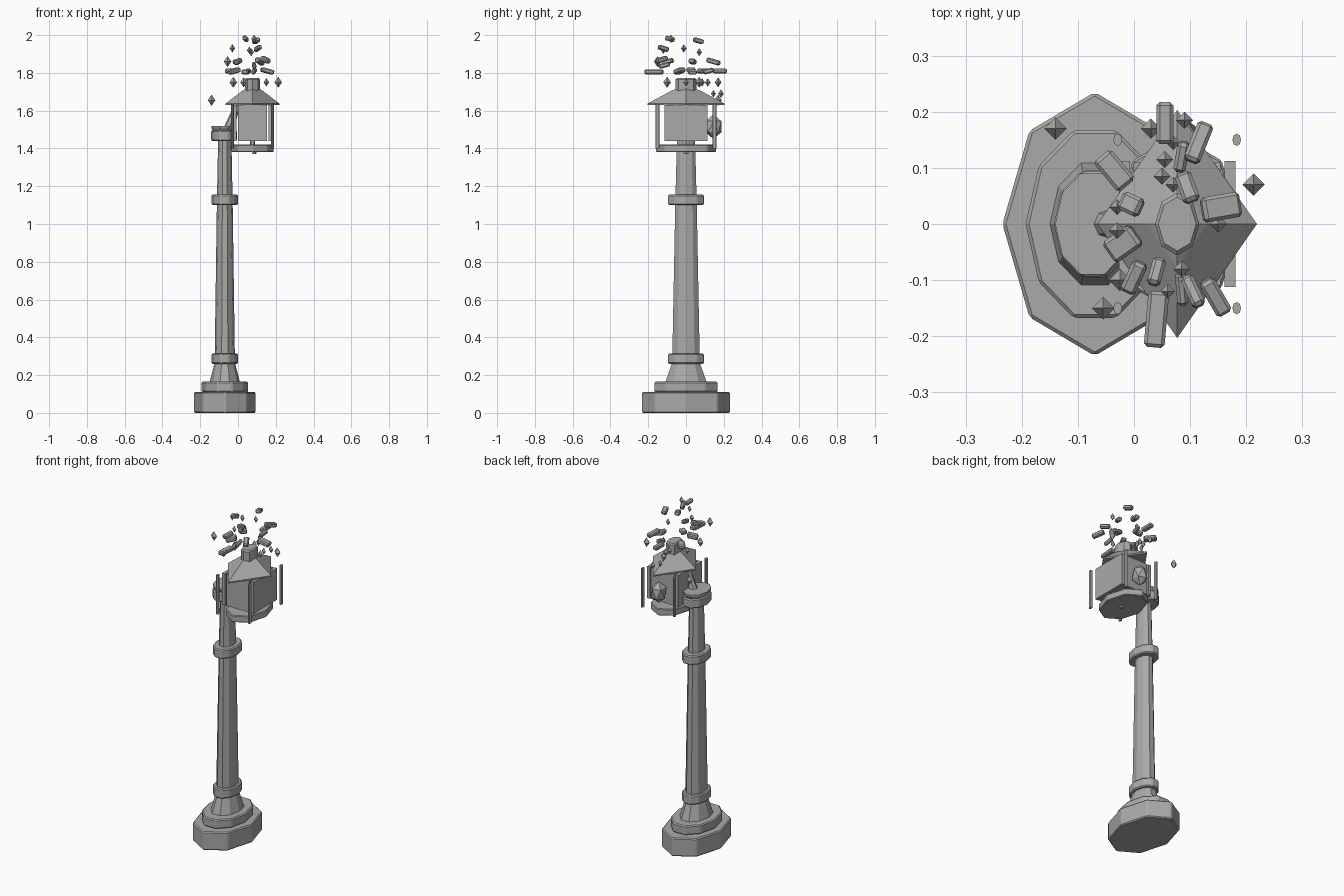
import bpy
import bmesh
from math import cos, sin, pi, radians
from mathutils import Matrix, Vector

old = bpy.data.objects.get("Cube")
if old:
    bpy.data.objects.remove(old)

GREY = (0.4, 0.4, 0.4, 1)
stone = bpy.data.materials.new("plain grey")
stone.use_nodes = True
stone.diffuse_color = GREY
stone.node_tree.nodes["Principled BSDF"].inputs["Base Color"].default_value = GREY

SQUASH = 0.7       # every round part is narrower in x than in y
POST_X = -0.07
LAMP_X = 0.077


def finish(name, bm, bevel=0):
    bmesh.ops.recalc_face_normals(bm, faces=bm.faces)
    mesh = bpy.data.meshes.new(name)
    bm.to_mesh(mesh)
    bm.free()
    mesh.materials.append(stone)
    obj = bpy.data.objects.new(name, mesh)
    bpy.context.collection.objects.link(obj)
    if bevel:
        mod = obj.modifiers.new("edge", "BEVEL")
        mod.width = bevel
        mod.segments = 1
        mod.limit_method = "ANGLE"
    return obj


def turned(name, x, sides, profile, bevel=0, y=0, squash=SQUASH):
    """Faceted column from (radius, height) pairs."""
    bm = bmesh.new()
    rings = []
    for r, z in profile:
        angles = [2 * pi * i / sides for i in range(sides)]
        rings.append([bm.verts.new((x + squash * r * cos(a), y + r * sin(a), z)) for a in angles])
    for low, high in zip(rings, rings[1:]):
        for i in range(sides):
            j = (i + 1) % sides
            bm.faces.new((low[i], low[j], high[j], high[i]))
    bm.faces.new(rings[0])
    bm.faces.new(rings[-1])
    return finish(name, bm, bevel)


def block(name, centre, size, turn=0, tilt=0, bevel=0):
    bm = bmesh.new()
    place = (Matrix.Translation(centre) @ Matrix.Rotation(radians(turn), 4, "Z")
             @ Matrix.Rotation(radians(tilt), 4, "X") @ Matrix.Diagonal((*size, 1)))
    bmesh.ops.create_cube(bm, size=1, matrix=place)
    return finish(name, bm, bevel)


# Stepped foot and post
turned("base", POST_X, 8, [(0.235, 0), (0.235, 0.11)], 0.006)
turned("plinth", POST_X, 10, [(0.176, 0.11), (0.176, 0.165)], 0.006)
turned("flare", POST_X, 10, [(0.114, 0.165), (0.075, 0.27)])
turned("shaft", POST_X, 10, [(0.077, 0.26), (0.06, 1.1), (0.05, 1.46)])
for name, z in (("lower_collar", 0.26), ("upper_collar", 1.1)):
    turned(name, POST_X, 10, [(0.1, z), (0.1, z + 0.055)], 0.006)
turned("post_cap", POST_X - 0.004, 10, [(0.098, 1.44), (0.098, 1.495)], 0.006)
turned("cap_disc", POST_X - 0.004, 10, [(0.085, 1.495), (0.095, 1.51), (0.095, 1.52)])

# Slanting bracket between post and lantern
bm = bmesh.new()
start, end = Vector((-0.05, 0, 1.5)), Vector((0, 0, 1.64))
lean = (end - start).to_track_quat("Z", "Y").to_matrix().to_4x4()
bmesh.ops.create_cone(bm, cap_ends=True, segments=8, radius1=0.028, radius2=0.014,
                      depth=(end - start).length,
                      matrix=Matrix.Translation((start + end) / 2) @ lean)
finish("bracket", bm)

# Lantern
turned("lantern_floor", LAMP_X, 8, [(0.16, 1.38), (0.16, 1.42)], 0.004)
turned("floor_knob", LAMP_X + 0.01, 6, [(0.012, 1.37), (0.018, 1.385)])
turned("lamp_stem", LAMP_X, 6, [(0.02, 1.41), (0.02, 1.46)])
block("lantern_body", (LAMP_X, 0, 1.535), (0.155, 0.22, 0.19))
for side in (-1, 1):
    block("glass_panel", (LAMP_X + side * 0.094, 0, 1.535), (0.02, 0.225, 0.19))
    for end_side in (-1, 1):
        turned("corner_bar", LAMP_X + side * 0.106, 8, [(0.011, 1.4), (0.011, 1.635)],
               y=end_side * 0.15)
turned("roof", LAMP_X, 4, [(0.203, 1.63), (0.203, 1.638), (0.078, 1.705), (0.055, 1.715)])
turned("chimney", LAMP_X, 8, [(0.056, 1.69), (0.056, 1.765), (0.048, 1.772)])

# Faceted orb on the back of the lantern
bm = bmesh.new()
bmesh.ops.create_icosphere(bm, subdivisions=1, radius=0.05, matrix=Matrix.Translation(
    (0.08, 0.145, 1.515)) @ Matrix.Diagonal((0.9, 1, 1.3, 1)))
finish("back_orb", bm)

# Floating crystals: x, y, z, radius
crystals = [
    (-.14, .17, 1.655, .02), (.213, .07, 1.75, .02), (-.055, -.15, 1.86, .02),
    (-.025, -.1, 1.75, .02), (.03, .17, 1.75, .018), (.055, .115, 1.75, .015),
    (.05, .085, 1.75, .015), (.07, .07, 1.91, .014), (.08, .04, 1.75, .014),
    (.15, 0, 1.75, .015), (-.03, -.012, 1.93, .015), (-.03, .03, 1.75, .014),
    (.085, -.08, 1.98, .015), (.06, -.12, 1.92, .013), (.09, .185, 1.69, .015),
    (.07, .145, 1.69, .013)]
for x, y, z, r in crystals:
    turned("crystal", x, 4, [(.001, z - 1.4 * r), (r, z), (.001, z + 1.4 * r)], y=y, squash=1)

# Floating chips: x, y, z, width, length, turn
chips = [
    (.055, .18, 1.81, .03, .075, 0), (.04, -.17, 1.805, .037, .1, -5),
    (-.035, .095, 1.81, .04, .07, 40), (.155, .03, 1.81, .045, .07, -80),
    (-.02, -.035, 1.81, .045, .06, -55), (.115, .145, 1.86, .03, .075, -22),
    (.085, .12, 1.81, .022, .055, -10), (.095, .065, 1.97, .03, .055, 20),
    (0, -.095, 1.86, .028, .06, -25), (.04, -.085, 1.98, .024, .05, -15),
    (.085, -.115, 1.84, .02, .06, 5), (.105, -.12, 1.93, .024, .06, 25),
    (.145, -.13, 1.87, .03, .07, 30), (-.005, .035, 1.86, .035, .04, 65)]
for i, (x, y, z, w, l, turn) in enumerate(chips):
    tilt = 0 if i < 3 else 15 * (-1) ** i
    block("chip", (x, y, z), (w, l, .025), turn, tilt, .006)
